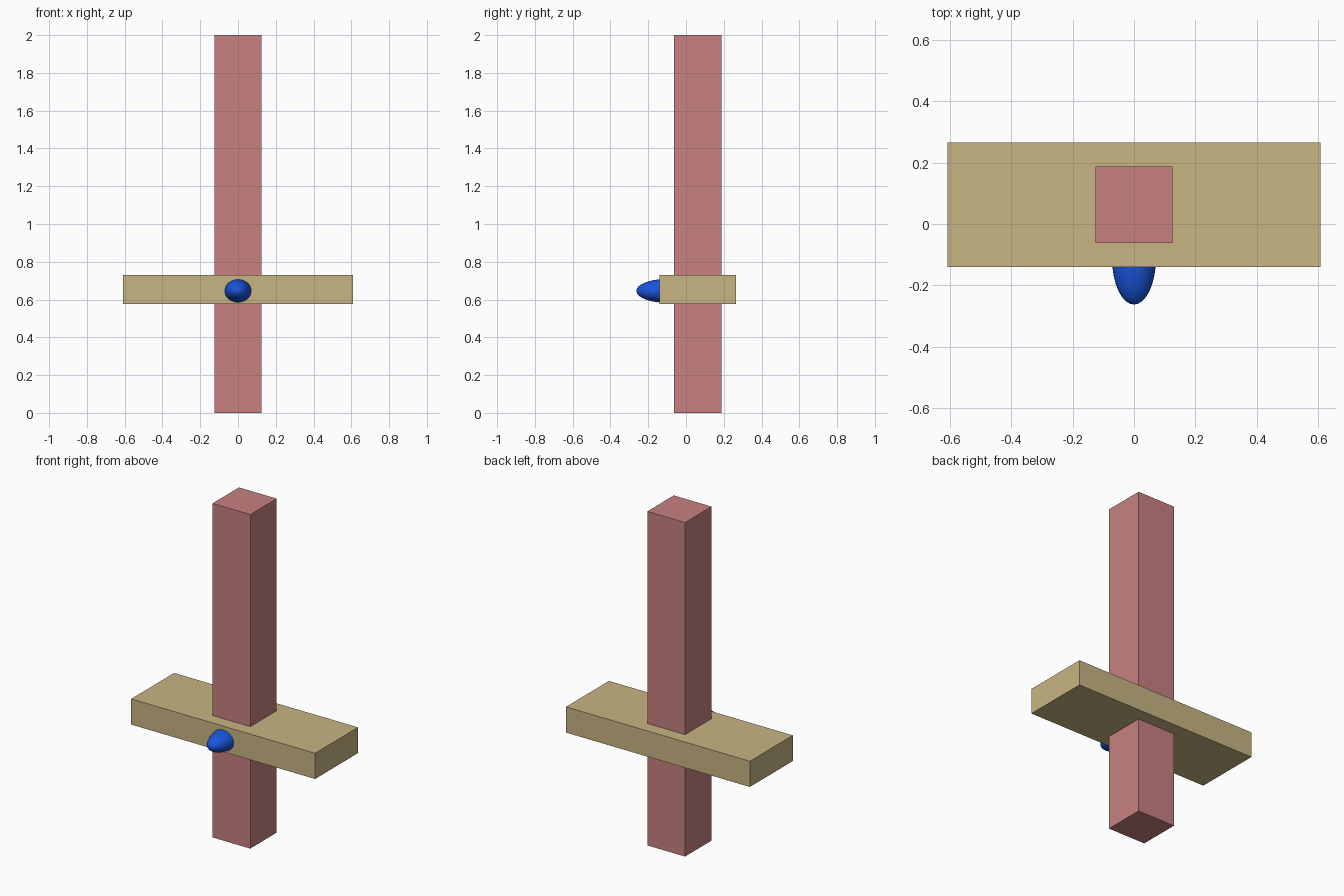
import bpy

if "Cube" in bpy.data.objects:
    bpy.data.objects.remove(bpy.data.objects["Cube"])


def paint(obj, name, color):
    mat = bpy.data.materials.new(name)
    mat.diffuse_color = (*color, 1.0)
    mat.use_nodes = True
    mat.node_tree.nodes["Principled BSDF"].inputs["Base Color"].default_value = mat.diffuse_color
    obj.data.materials.append(mat)


def box(name, center, size, color):
    bpy.ops.mesh.primitive_cube_add(size=1, location=center)
    obj = bpy.context.object
    obj.name = name
    obj.scale = size
    bpy.ops.object.transform_apply(location=False, rotation=False, scale=True)
    paint(obj, name + "_color", color)
    return obj


DEPTH_CENTER = 0.0625

# Square upright running the full height
box("upright_post", (0, DEPTH_CENTER, 1.0), (0.25, 0.25, 2.0), (0.58, 0.22, 0.22))

# Flat cross bar around the post
box("cross_bar", (0, DEPTH_CENTER, 0.653), (1.218, 0.406, 0.154), (0.58, 0.46, 0.23))

# Blue oval gem set in the front of the bar
bpy.ops.mesh.primitive_uv_sphere_add(segments=32, ring_count=16, radius=1,
                                     location=(0, -0.11, 0.646))
gem = bpy.context.object
gem.name = "front_gem"
gem.scale = (0.072, 0.153, 0.062)
bpy.ops.object.transform_apply(location=False, rotation=False, scale=True)
bpy.ops.object.shade_smooth()
paint(gem, "gem_blue", (0.01, 0.09, 0.7))
